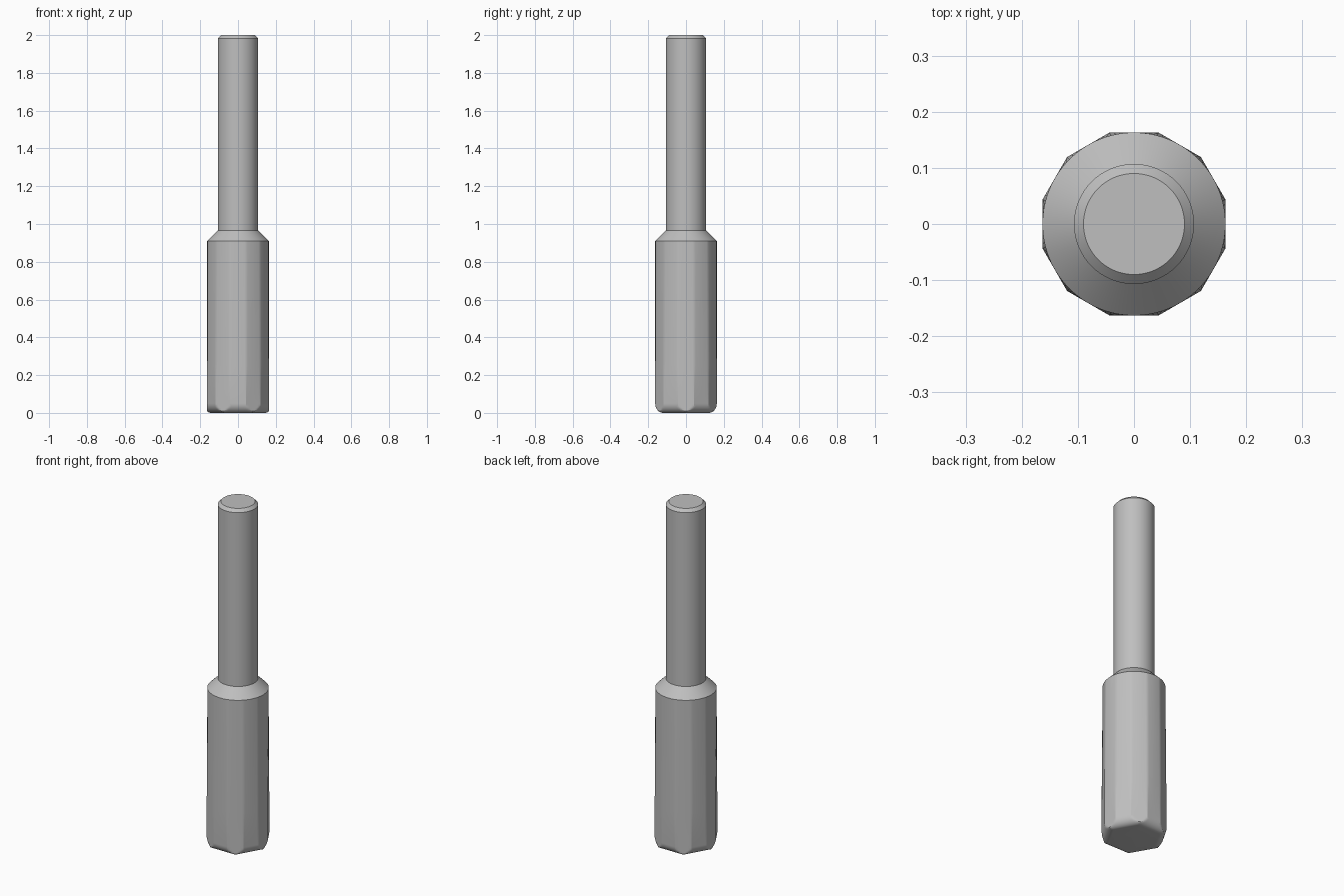
import bpy, bmesh, math

cube = bpy.data.objects.get("Cube")
if cube:
    bpy.data.objects.remove(cube, do_unlink=True)

STEPS = 120          # points around each ring
BODY_R = 0.163       # round body radius and flat-to-centre distance
SHANK_R = 0.107
FILLET_H, FILLET_IN = 0.05, 0.042

steel = bpy.data.materials.new("grey steel")
steel.use_nodes = True
grey = (0.52, 0.52, 0.52, 1)
steel.diffuse_color = grey
steel.node_tree.nodes["Principled BSDF"].inputs["Base Color"].default_value = grey


def polygon(a, sides, apothem, turn=0.0):
    """Polar radius of a regular polygon whose first flat faces the angle turn."""
    step = math.tau / sides
    return apothem / math.cos((a - turn + step / 2) % step - step / 2)


def loft(name, rings, cap_bottom=False, cap_top=False):
    """Skin a stack of (height, radius function) rings."""
    bm = bmesh.new()
    angles = [math.tau * i / STEPS for i in range(STEPS)]
    loops = [[bm.verts.new((r(a) * math.cos(a), r(a) * math.sin(a), z)) for a in angles]
             for z, r in rings]
    for low, high in zip(loops, loops[1:]):
        for i in range(STEPS):
            j = (i + 1) % STEPS
            bm.faces.new((low[i], low[j], high[j], high[i]))
    if cap_bottom:
        bm.faces.new(loops[0][::-1])
    if cap_top:
        bm.faces.new(loops[-1])
    mesh = bpy.data.meshes.new(name)
    bm.to_mesh(mesh)
    bm.free()
    mesh.materials.append(steel)
    obj = bpy.data.objects.new(name, mesh)
    bpy.context.collection.objects.link(obj)
    bpy.ops.object.select_all(action="DESELECT")
    obj.select_set(True)
    bpy.context.view_layer.objects.active = obj
    bpy.ops.object.shade_smooth_by_angle(angle=math.radians(22))
    return obj


def circle(radius):
    return lambda a: radius


def twelve(a):
    return polygon(a, 12, BODY_R)


def foot(inset):
    """Hexagon rounded inwards, with its corners trimmed by the twelve flats."""
    return lambda a: min(twelve(a), polygon(a, 6, BODY_R - inset, math.pi / 6))


# Body: rounded hexagonal foot, twelve flats fading into a round collar
rings = []
for k in range(11):
    t = math.pi / 2 * k / 10
    rings.append((FILLET_H * (1 - math.cos(t)), foot(FILLET_IN * (1 - math.sin(t)))))
rings += [(0.25, twelve), (0.91, circle(BODY_R)), (0.965, circle(SHANK_R))]
loft("faceted_body", rings, cap_bottom=True)

# Shank: round rod with a chamfered end
loft("round_shank", [(0.965, circle(SHANK_R)), (1.983, circle(SHANK_R)),
                     (2.0, circle(0.09))], cap_top=True)
